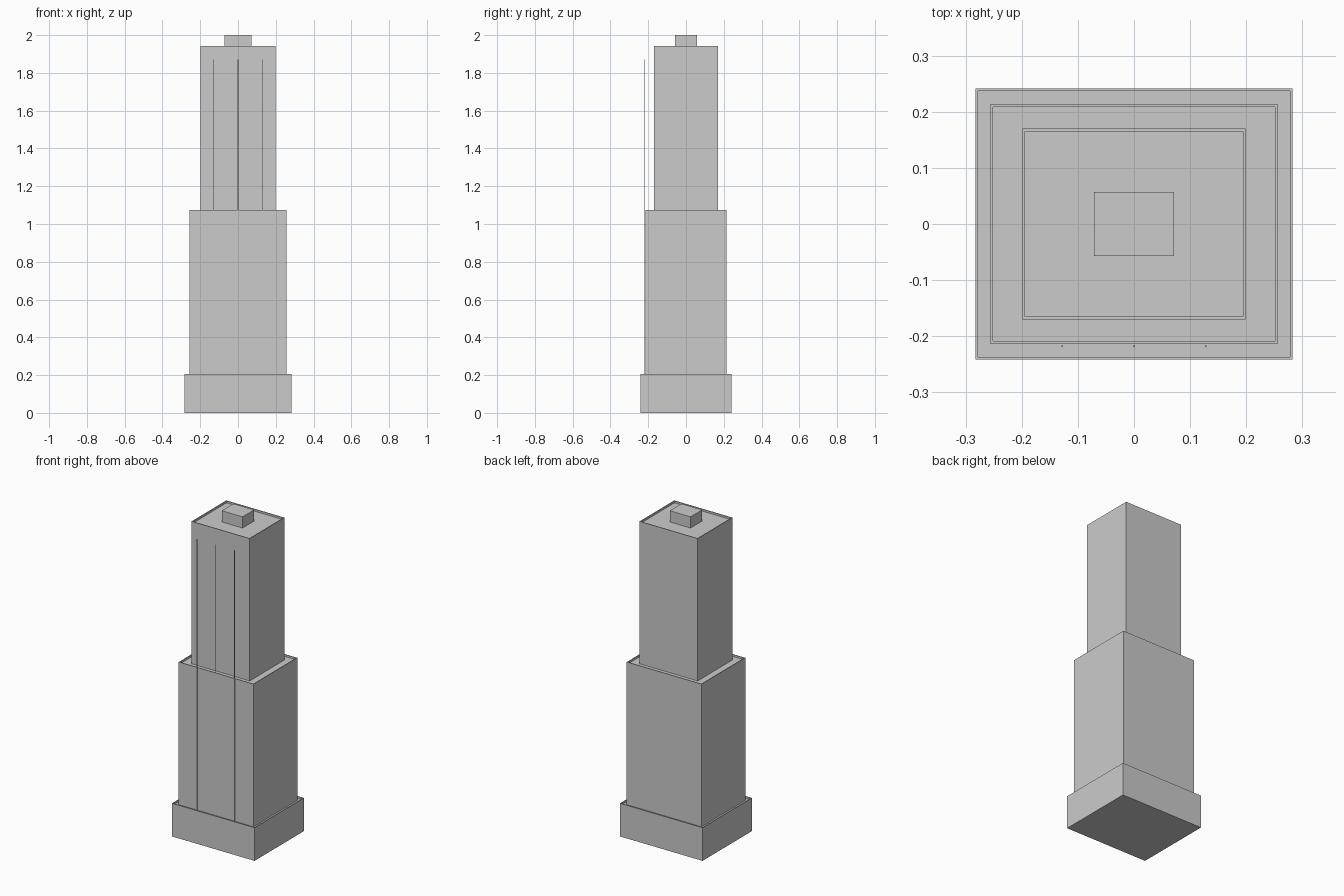
import bpy
import bmesh
from mathutils import Matrix, Vector

if "Cube" in bpy.data.objects:
    bpy.data.objects.remove(bpy.data.objects["Cube"])


def box(name, hx, hy, z0, z1, x=0.0, y=0.0, lip=0.0, depth=0.0):
    """Box from half sizes; lip/depth sink the roof behind a thin parapet."""
    bm = bmesh.new()
    m = Matrix.Translation((x, y, (z0 + z1) / 2)) @ Matrix.Diagonal((2 * hx, 2 * hy, z1 - z0, 1))
    bmesh.ops.create_cube(bm, size=1, matrix=m)
    if lip:
        bm.normal_update()
        top = max(bm.faces, key=lambda f: f.calc_center_median().z)
        # parapet rim, then a sunken roof deck
        bmesh.ops.inset_region(bm, faces=[top], thickness=lip)
        deck = bmesh.ops.extrude_discrete_faces(bm, faces=[top])["faces"][0]
        bmesh.ops.translate(bm, verts=deck.verts, vec=Vector((0, 0, -depth)))
    bmesh.ops.recalc_face_normals(bm, faces=bm.faces)
    mesh = bpy.data.meshes.new(name)
    bm.to_mesh(mesh)
    bm.free()
    ob = bpy.data.objects.new(name, mesh)
    bpy.context.collection.objects.link(ob)
    return ob


P = 0.012  # parapet height

# Stepped tower: each tier stands on the sunken deck of the one below
box("podium", 0.2825, 0.2415, 0.0, 0.205, lip=0.006, depth=P)
box("middle_tier", 0.256, 0.2135, 0.205 - P, 1.075, lip=0.007, depth=P)
box("upper_tier", 0.199, 0.170, 1.075 - P, 1.943, lip=0.007, depth=P)

# Plant room on the roof
box("roof_plant_room", 0.071, 0.057, 1.943 - P, 2.0)

# Slender vertical fins in front of the facade
for i, x in enumerate((-0.128, 0.0, 0.128)):
    box(f"facade_fin_{i + 1}", 0.0015, 0.0015, 0.205 - P, 1.87, x=x, y=-0.218)
